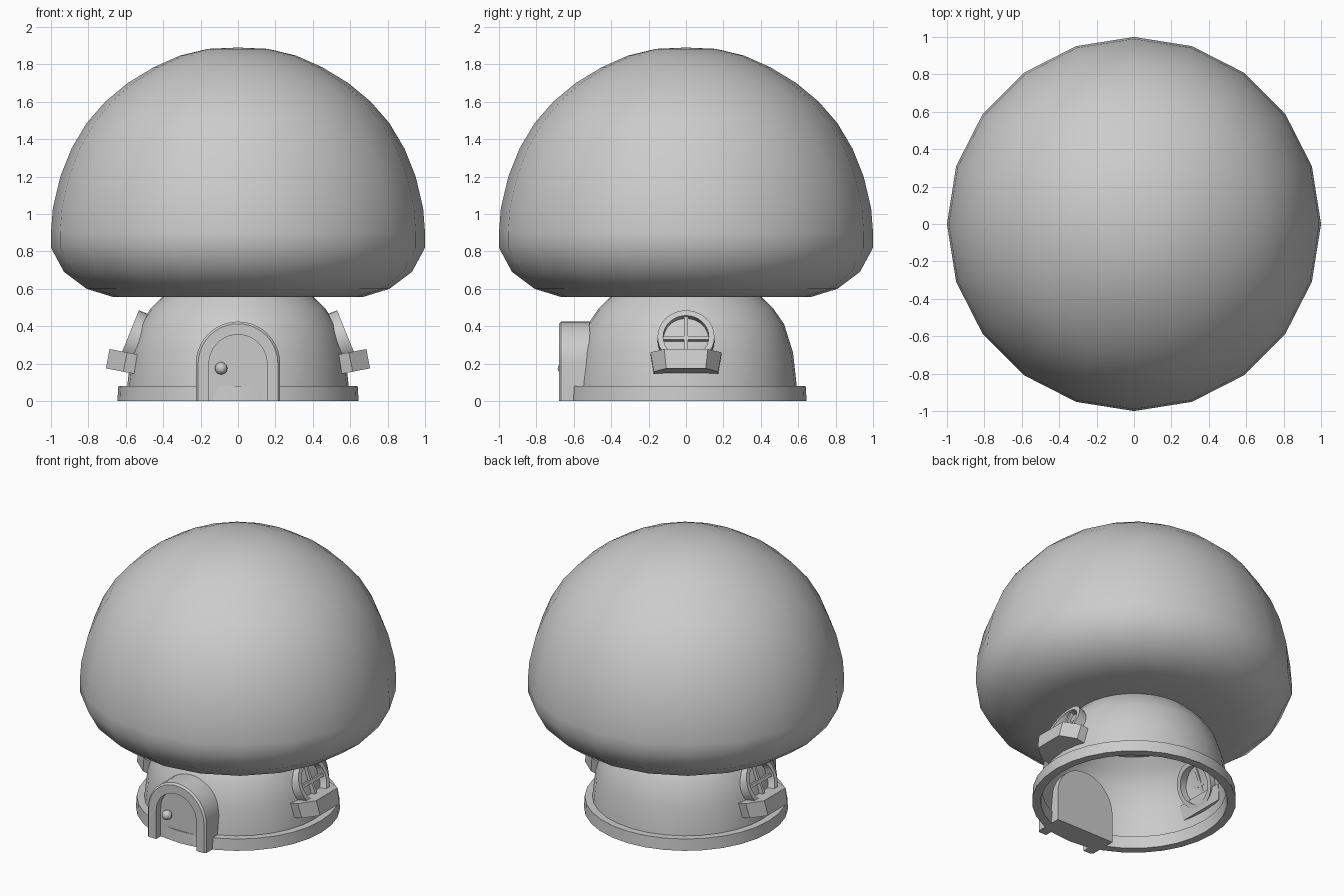
import bpy, bmesh
from math import sin, cos, pi, radians
from mathutils import Matrix, Vector

if "Cube" in bpy.data.objects:
    bpy.data.objects.remove(bpy.data.objects["Cube"])


def finish(name, bm, angle=35, mirror=False):
    bmesh.ops.remove_doubles(bm, verts=bm.verts, dist=1e-5)
    bmesh.ops.recalc_face_normals(bm, faces=bm.faces)
    me = bpy.data.meshes.new(name)
    bm.to_mesh(me)
    bm.free()
    ob = bpy.data.objects.new(name, me)
    bpy.context.collection.objects.link(ob)
    bpy.ops.object.select_all(action='DESELECT')
    ob.select_set(True)
    bpy.context.view_layer.objects.active = ob
    bpy.ops.object.shade_smooth_by_angle(angle=radians(angle))
    if mirror:
        ob.modifiers.new("Mirror", 'MIRROR')
    return ob


def lathe(profile, n, closed=False):
    """Revolve (radius, z) points round z."""
    bm = bmesh.new()
    rings = [[bm.verts.new((r * cos(2 * pi * i / n), r * sin(2 * pi * i / n), z))
              for i in range(n)] if r > 0 else [bm.verts.new((0, 0, z))] * n
             for r, z in profile]
    pairs = list(zip(rings, rings[1:]))
    if closed:
        pairs.append((rings[-1], rings[0]))
    for a, b in pairs:
        for i in range(n):
            j = (i + 1) % n
            bm.faces.new(list(dict.fromkeys((a[i], a[j], b[j], b[i]))))
    return bm


def prism(bottom, top):
    """Solid between two matching loops."""
    bm = bmesh.new()
    a = [bm.verts.new(p) for p in bottom]
    b = [bm.verts.new(p) for p in top]
    bm.faces.new(a)
    bm.faces.new(b)
    for i in range(len(a)):
        j = (i + 1) % len(a)
        bm.faces.new((a[i], a[j], b[j], b[i]))
    return bm


def arch(r, y, n=20, spring=0.2):
    """Round-topped doorway outline."""
    mid = [(r * cos(pi * i / n), y, spring + r * sin(pi * i / n)) for i in range(n + 1)]
    return [(r, y, 0)] + mid + [(-r, y, 0)]


# Mushroom cap
finish("mushroom_cap", lathe(
    [(0, 1.89), (0.16, 1.883), (0.31, 1.847), (0.45, 1.785), (0.59, 1.70), (0.71, 1.60),
     (0.81, 1.485), (0.89, 1.35), (0.95, 1.20), (0.99, 1.03), (1.0, 0.90), (1.0, 0.82),
     (0.93, 0.69), (0.81, 0.60), (0.67, 0.557), (0.40, 0.557), (0, 0.557)], 20), 60)

# Hollow stem wall and base ring
finish("stem", lathe([(0.60, 0.0), (0.59, 0.10), (0.572, 0.26), (0.525, 0.41),
                      (0.47, 0.49), (0.40, 0.56)], 32), 60)
finish("base_ring", lathe([(0.59, 0), (0.645, 0), (0.64, 0.08), (0.58, 0.08)], 32, True))

# Door frame: section swept round the arch, chamfered front edge
section = [(0.225, -0.48), (0.225, -0.668), (0.213, -0.68), (0.155, -0.68), (0.155, -0.48)]
bm = bmesh.new()
loops = [[bm.verts.new(p) for p in arch(r, y)] for r, y in section]
for a, b in zip(loops, loops[1:] + loops[:1]):
    for i in range(len(a) - 1):
        bm.faces.new((a[i], a[i + 1], b[i + 1], b[i]))
for end in (0, -1):
    bm.faces.new([lp[end] for lp in loops])
finish("door_frame", bm)

# Door panel and knob
finish("door", prism(arch(0.155, -0.48), arch(0.155, -0.63)))
bm = bmesh.new()
bmesh.ops.create_uvsphere(bm, u_segments=16, v_segments=10, radius=0.033,
                          matrix=Matrix.Translation((-0.09, -0.653, 0.175)))
finish("door_knob", bm, 60)

# Round side windows: local z is the outward, upward-tilted normal
place = Matrix.Translation((0.587, 0, 0.344)) @ Matrix.Rotation(radians(90 - 22), 4, 'Y')
bm = lathe([(0.122, -0.10), (0.152, -0.10), (0.152, 0), (0.122, 0)], 32, True)
bm.transform(place)
finish("window_frame", bm, mirror=True)
bm = bmesh.new()
for sx, sy in ((0.25, 0.02), (0.02, 0.25)):
    bmesh.ops.create_cube(bm, size=1, matrix=place @ Matrix.Translation((0, 0, -0.03))
                          @ Matrix.Diagonal((sx, sy, 0.03, 1)))
finish("window_bars", bm, mirror=True)

# Planter boxes: tapered bay shape, tipped outward
def bay(out, half, wide, z):
    return [(-0.03, -wide, z), (0.03, -wide, z), (out, -half, z),
            (out, half, z), (0.03, wide, z), (-0.03, wide, z)]


bm = prism(bay(0.125, 0.105, 0.172, -0.055), bay(0.125, 0.117, 0.19, 0.05))
bm.transform(Matrix.Translation((0.573, 0, 0.205)) @ Matrix.Rotation(radians(-11), 4, 'Y'))
finish("planter_box", bm, 20, mirror=True)
